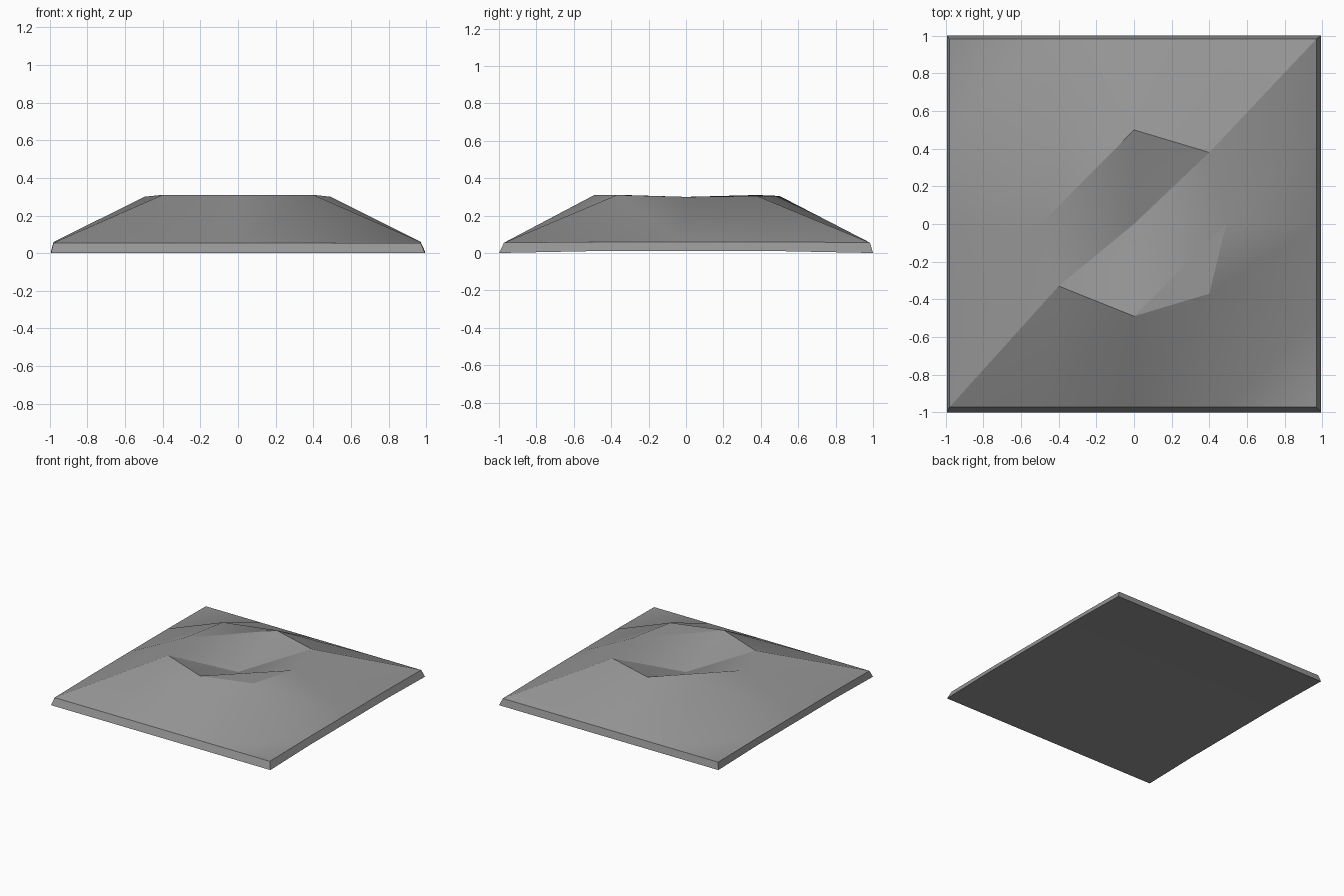
import bpy, bmesh, math

cube = bpy.data.objects.get("Cube")
if cube:
    bpy.data.objects.remove(cube)

PIT = 0.155
BASE_X, BASE_Y = 0.993, 1.0
# Outer lip of the slopes, slightly uneven on each side
LIP_X = (-0.98, -0.49, 0, 0.49, 0.97)
LIP_Y = (-0.973, -0.49, 0, 0.49, 0.984)
# Crater rim points by grid direction from the centre
RIM = {(0, 1): (0, 0.5, 0.305), (1, 1): (0.4, 0.38, 0.305),
       (1, 0): (0.49, 0, 0.3), (1, -1): (0.4, -0.37, 0.31),
       (0, -1): (0, -0.49, 0.31), (-1, -1): (-0.4, -0.33, 0.31),
       (-1, 0): (-0.495, 0, 0.3), (-1, 1): (-0.4, 0.38, 0.31)}
SPAN = range(-2, 3)


def terrain_point(i, j):
    """Position of a terrain point: pit, rim or outer lip."""
    if (i, j) == (0, 0):
        return (0, 0, PIT)
    if (i, j) in RIM:
        return RIM[i, j]
    return (LIP_X[i + 2], LIP_Y[j + 2], 0.055 if abs(j) == 2 else 0.06)


def base_point(i, j):
    """Underside point, arched very slightly between front and back."""
    return (i * BASE_X / 2, j * BASE_Y / 2, 0 if abs(j) == 2 else 0.01)


def add_grid(bm, place):
    """Grid of triangles, every cell split along the same diagonal."""
    pts = {(i, j): bm.verts.new(place(i, j)) for i in SPAN for j in SPAN}
    for i in SPAN[:-1]:
        for j in SPAN[:-1]:
            a, c = pts[i, j], pts[i + 1, j + 1]
            bm.faces.new((a, pts[i + 1, j], c))
            bm.faces.new((a, c, pts[i, j + 1]))


# Terrain and underside joined by a sloping skirt
bm = bmesh.new()
add_grid(bm, terrain_point)
add_grid(bm, base_point)
bmesh.ops.bridge_loops(bm, edges=[e for e in bm.edges if e.is_boundary])

# The crater cells at the two softer corners are split across, not inward
for f_edge in [e for e in bm.edges if not e.is_boundary]:
    p, q = (v.co for v in f_edge.verts)
    inward = min(p.length, q.length) < 0.2 and p.z + q.z > 0.4
    if inward and (p + q).x * (p + q).y < -0.1:
        bmesh.ops.rotate_edges(bm, edges=[f_edge])
bmesh.ops.recalc_face_normals(bm, faces=bm.faces)

mesh = bpy.data.meshes.new("crater_hill")
bm.to_mesh(mesh)
bm.free()
hill = bpy.data.objects.new("crater_hill", mesh)
bpy.context.collection.objects.link(hill)

# Grey stone
GREY = (0.3, 0.3, 0.3, 1)
stone = bpy.data.materials.new("grey_stone")
stone.use_nodes = True
stone.diffuse_color = GREY
stone.node_tree.nodes["Principled BSDF"].inputs["Base Color"].default_value = GREY
mesh.materials.append(stone)

# Soft slopes
bpy.context.view_layer.objects.active = hill
hill.select_set(True)
bpy.ops.object.shade_smooth_by_angle(angle=math.radians(32))

# Crisp diagonal ridges, crater chords and front-left rim, soft other rims
for e in mesh.edges:
    p, q = (mesh.vertices[k].co for k in e.vertices)
    if min(p.z, q.z) < 0.04:
        continue
    on_rim = min(p.z, q.z) > 0.29
    on_diagonal = max(abs(p.x - p.y), abs(q.x - q.y)) < 0.1
    front_left = p.x + q.x > 0.3 and p.y + q.y < -0.3
    if on_diagonal or (on_rim and ((p - q).length > 0.6 or front_left)):
        e.use_edge_sharp = True
    elif on_rim and min(abs(p.y), abs(q.y)) < 0.01:
        e.use_edge_sharp = False
